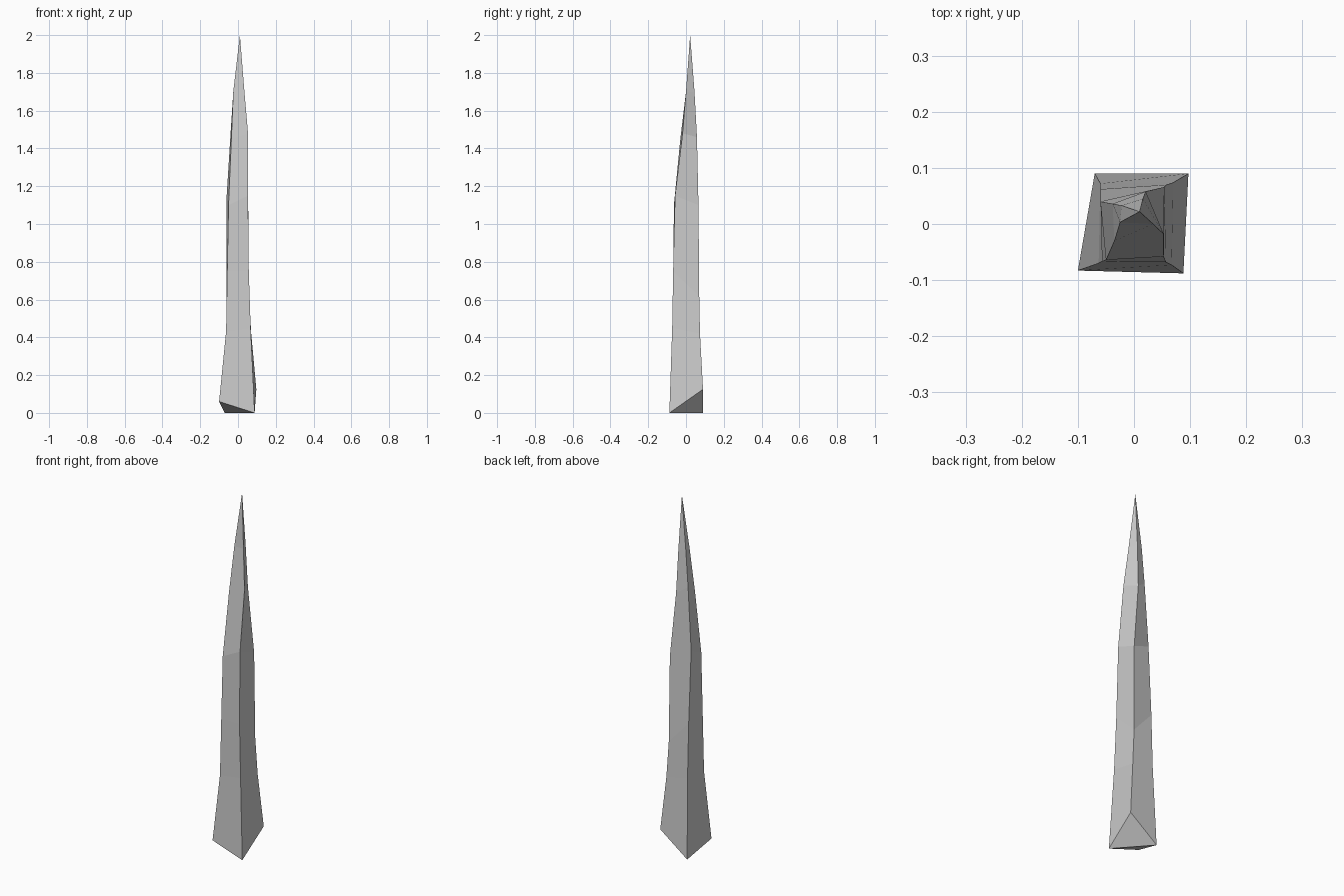
import bpy, bmesh

if "Cube" in bpy.data.objects:
    bpy.data.objects.remove(bpy.data.objects["Cube"])

# Irregular square cross-sections: front-left, front-right, back-right, back-left
rings = [
    [(-.10, -.083, .06), (.088, -.088, 0), (.097, .09, .125), (-.07, .09, 0)],
    [(-.063, -.07, .43), (.067, -.073, .45), (.07, .074, .42), (-.06, .072, .45)],
    [(-.057, -.067, .75), (.057, -.068, .75), (.058, .07, .62), (-.06, .062, .75)],
    [(-.05, -.064, 1.10), (.053, -.058, 1.15), (.054, .066, 1.10), (-.06, .040, 1.15)],
    [(-.035, -.030, 1.45), (.053, -.018, 1.48), (.021, .058, 1.46), (-.038, .036, 1.50)],
    [(-.025, .003, 1.70), (.034, .000, 1.70), (.016, .045, 1.70), (-.022, .033, 1.70)],
]

bm = bmesh.new()
loops = [[bm.verts.new(p) for p in ring] for ring in rings]

# Faceted sides
for low, high in zip(loops, loops[1:]):
    for i in range(4):
        j = (i + 1) % 4
        bm.faces.new((low[i], low[j], high[j], high[i]))

# Pointed tip
tip = bm.verts.new((.01, .022, 2.0))
for i in range(4):
    bm.faces.new((loops[-1][i], loops[-1][(i + 1) % 4], tip))

# Chipped underside, two slanted triangles
fl, fr, br, bl = loops[0]
bm.faces.new((fl, bl, fr))
bm.faces.new((fr, bl, br))
bmesh.ops.recalc_face_normals(bm, faces=bm.faces)

mesh = bpy.data.meshes.new("spike")
bm.to_mesh(mesh)
bm.free()
bpy.context.collection.objects.link(bpy.data.objects.new("spike", mesh))
